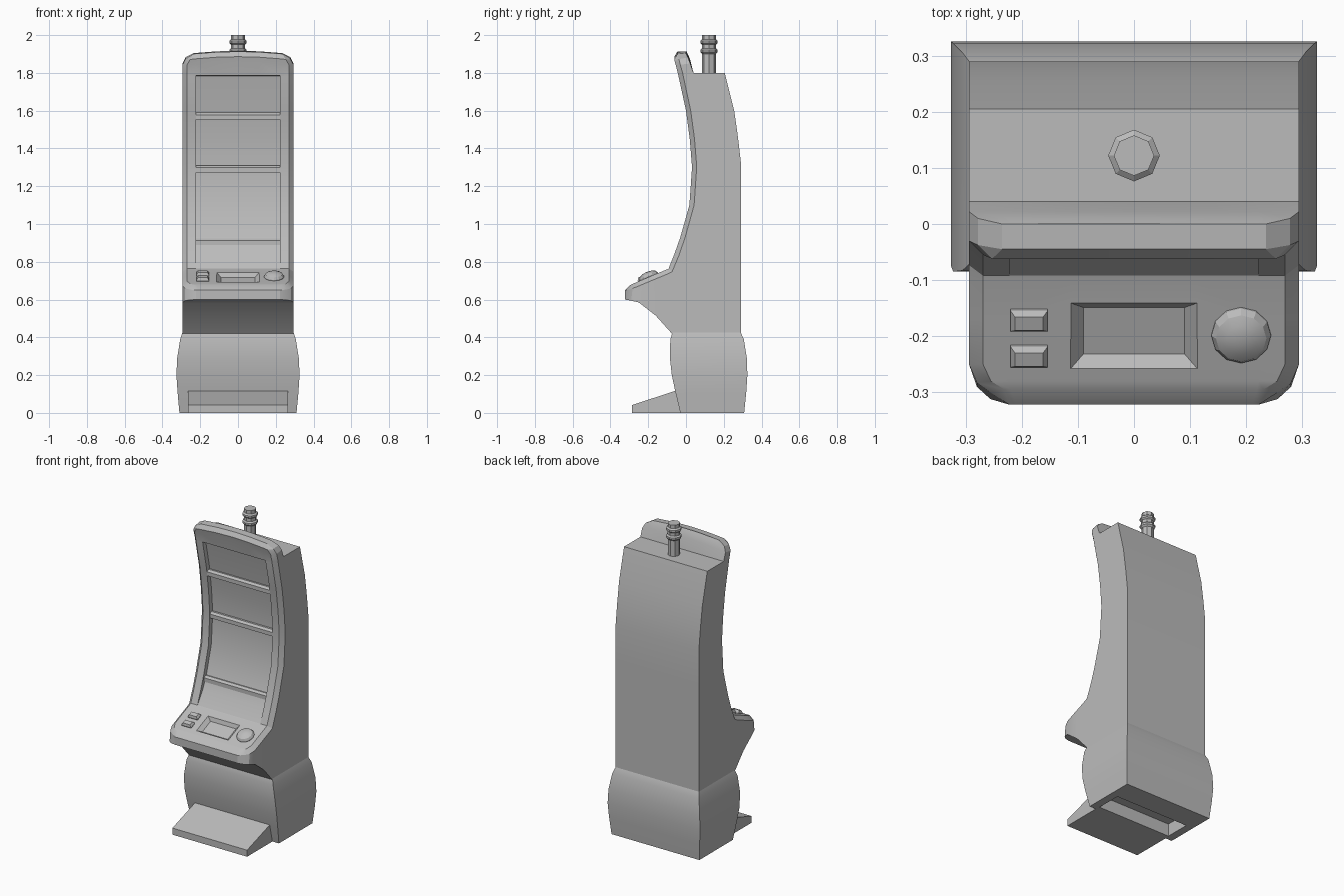
import bpy, bmesh, math
from mathutils import Vector, Matrix

if "Cube" in bpy.data.objects:
    bpy.data.objects.remove(bpy.data.objects["Cube"], do_unlink=True)

GREY = bpy.data.materials.new("light grey")
GREY.use_nodes = True
GREY.diffuse_color = (0.5, 0.5, 0.5, 1)
GREY.node_tree.nodes["Principled BSDF"].inputs["Base Color"].default_value = (0.5, 0.5, 0.5, 1)


def finish(bm, name, smooth=True):
    bmesh.ops.remove_doubles(bm, verts=bm.verts, dist=0.0005)
    bmesh.ops.recalc_face_normals(bm, faces=bm.faces)
    mesh = bpy.data.meshes.new(name)
    bm.to_mesh(mesh)
    bm.free()
    mesh.materials.append(GREY)
    obj = bpy.data.objects.new(name, mesh)
    bpy.context.collection.objects.link(obj)
    if smooth:
        bpy.ops.object.select_all(action='DESELECT')
        obj.select_set(True)
        bpy.context.view_layer.objects.active = obj
        bpy.ops.object.shade_smooth_by_angle(angle=math.radians(25))
    return obj


def loft(name, rings, matrix=None, smooth=True):
    """Skin a list of closed rings and cap both ends."""
    bm = bmesh.new()
    rows = [[bm.verts.new(p) for p in ring] for ring in rings]
    n = len(rows[0])
    for a, b in zip(rows, rows[1:]):
        for i in range(n):
            j = (i + 1) % n
            bm.faces.new((a[i], a[j], b[j], b[i]))
    bm.faces.new(rows[0])
    bm.faces.new(rows[-1])
    if matrix:
        bm.transform(matrix)
    return finish(bm, name, smooth)


def rect(x0, x1, y0, y1, z):
    return [(x0, y0, z), (x1, y0, z), (x1, y1, z), (x0, y1, z)]


def lathe(name, profile, sides, matrix=None, smooth=True):
    turn = [math.tau * i / sides for i in range(sides)]
    return loft(name, [[(r * math.cos(a), r * math.sin(a), z) for a in turn]
                       for r, z in profile], matrix, smooth)


def cut(target, cutter):
    mod = target.modifiers.new("cut", 'BOOLEAN')
    mod.object, mod.operation, mod.solver = cutter, 'DIFFERENCE', 'EXACT'
    cutter.hide_render = True
    cutter.hide_viewport = True


# Cabinet: sections from crown to console lip
# (front y, front z, back y, back z, half width, chamfer, screen depth)
C = 0.025
stations = [
    (-.045, 1.893, .000, 1.897, .235, 0, 0),
    (-.062, 1.866, .010, 1.880, .278, C, 0),
    (-.055, 1.840, .022, 1.850, .294, C, 0),
    (-.040, 1.786, .040, 1.800, .294, C, 0),
    (-.040, 1.784, .205, 1.800, .294, C, .03),
    (.000, 1.60, .255, 1.60, .294, C, .03),
    (.020, 1.45, .275, 1.46, .294, C, .03),
    (.032, 1.30, .290, 1.33, .294, C, .03),
    (.018, 1.10, .290, 1.10, .294, C, .03),
    (-.030, .93, .290, .90, .294, C, .03),
    (-.060, .845, .290, .70, .294, C, .022),
    (-.092, .764, .290, .42, .294, C, 0),
    (-.100, .760, -.075, .42, .294, C, 0),
    (-.170, .731, -.160, .515, .294, C, 0),
    (-.250, .697, -.250, .585, .294, C, 0),
    (-.280, .684, -.290, .594, .280, C, 0),
    (-.295, .677, -.312, .598, .256, C, 0),
    (-.322, .650, -.322, .600, .222, 0, 0),
]


def section(fy, fz, by, bz, w, c, r):
    front, back = Vector((fy, fz)), Vector((by, bz))
    inward = (back - front).normalized()
    side = front + inward * c
    deep = front + Vector((r, 0))
    s = min(.222, (w - c) * .95)
    half = [(0, deep), (.11, deep), (s, deep), (s, front), (w - c, front), (w, side),
            (w, back), (s, back), (.11, back), (0, back)]
    loop = half + [(-x, p) for x, p in half[-2:0:-1]]
    lift = .02 if fz > 1.83 else 0
    return [(x, p.x, p.y + lift * (1 - (x / .294) ** 2)) for x, p in loop]


cabinet = loft("cabinet", [section(*s) for s in stations])

# Frame following the console slope
SLOPE = math.atan(.43)


def on_console(x, y):
    return Matrix.Translation((x, y, .764 + (y + .092) * .43)) @ Matrix.Rotation(SLOPE, 4, 'X')


# Tray sunk in the console
tray = loft("tray_cutter", [rect(-.09, .09, -.044, .046, -.02),
                            rect(-.134, .134, -.082, .080, .02)], on_console(0, -.199), False)
cut(cabinet, tray)

# Console buttons and knob
for name, y in (("upper_button", -.17), ("lower_button", -.234)):
    loft(name, [rect(-.033, .033, -.02, .02, -.01), rect(-.033, .033, -.02, .02, .008),
                rect(-.025, .025, -.013, .013, .02)], on_console(-.187, y), False)
lathe("round_button", [(.053, -.01), (.053, .006), (.045, .018), (.028, .026), (.008, .029)],
      12, on_console(.191, -.197))

# Shelf bars across the screen
for name, y, z in (("top_bar", .018, 1.57), ("middle_bar", .046, 1.29), ("lower_bar", -.012, .905)):
    loft(name, [rect(-.222, .222, y - .012, y + .04, z - .017),
                rect(-.222, .222, y - .012, y + .04, z + .008),
                rect(-.222, .222, y + .002, y + .04, z + .019)], smooth=False)

# Bulging plinth: (half width, front y, back y, z)
plinth = loft("plinth", [rect(-w, w, f, b, z) for w, f, b, z in (
    (.310, -.030, .308, 0), (.320, -.056, .319, .11), (.326, -.075, .325, .2),
    (.322, -.085, .322, .29), (.306, -.083, .306, .39), (.294, -.072, .290, .425))])
cut(plinth, loft("hollow_cutter", [rect(-.26, .26, .0, .16, z) for z in (-.05, .08)], smooth=False))

# Foot ramp
ramp = [(-.285, 0), (-.285, .042), (-.055, .117), (-.01, .117), (-.01, 0)]
loft("foot_ramp", [[(x, y, z) for y, z in ramp] for x in (-.264, .264)], smooth=False)

# Signal lamp on the roof
lathe("signal_lamp", [(.036, 1.79), (.036, 1.90), (.046, 1.91), (.046, 1.922), (.037, 1.93),
                      (.037, 1.95), (.046, 1.958), (.046, 1.97), (.036, 1.978), (.036, 2.0)],
      8, Matrix.Translation((0, .122, 0)))
